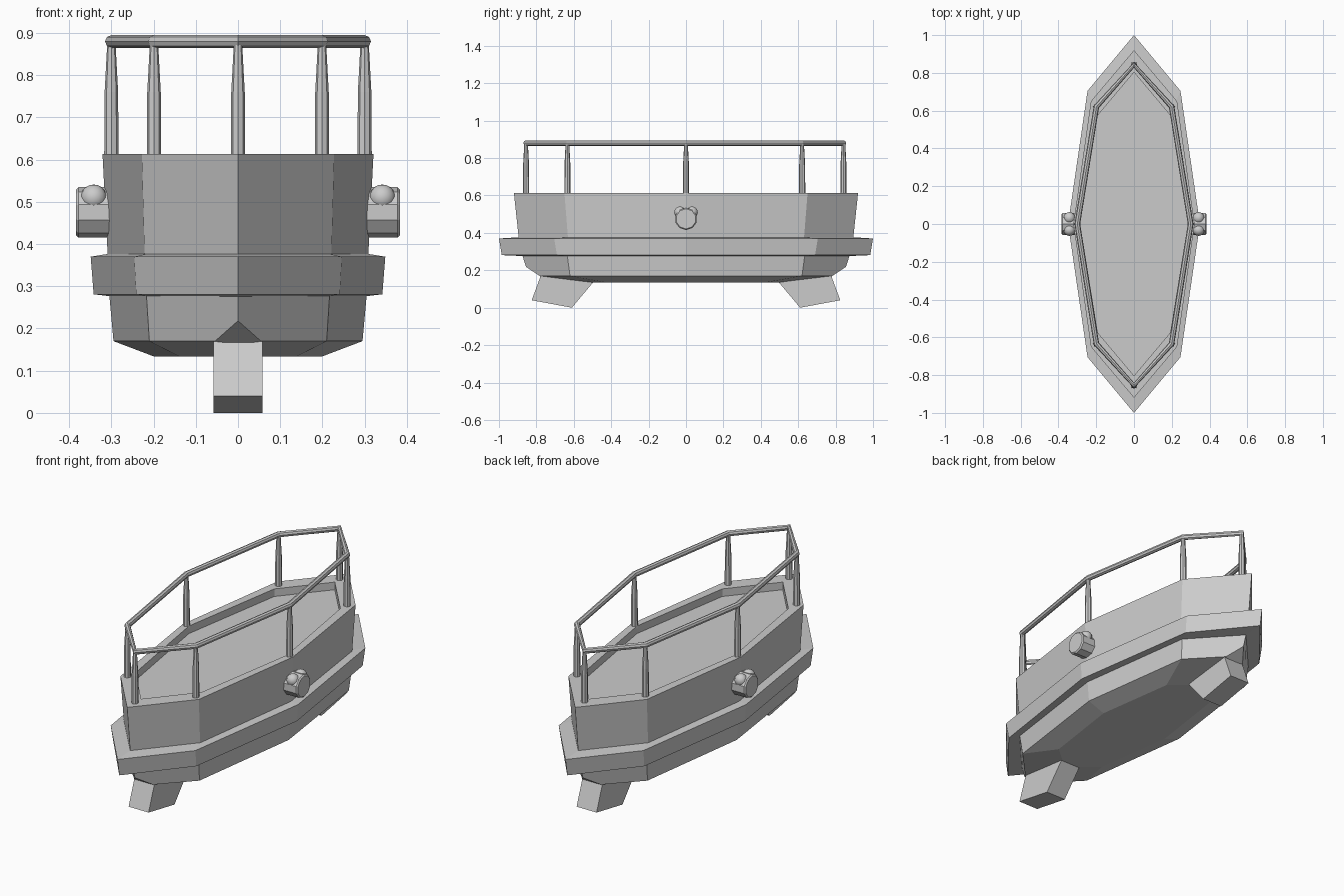
import bpy, bmesh, math
from mathutils import Matrix

if "Cube" in bpy.data.objects:
    bpy.data.objects.remove(bpy.data.objects["Cube"])


def finish(bm, name):
    bmesh.ops.recalc_face_normals(bm, faces=bm.faces)
    me = bpy.data.meshes.new(name)
    bm.to_mesh(me)
    bm.free()
    ob = bpy.data.objects.new(name, me)
    bpy.context.collection.objects.link(ob)
    return ob


def plan(x, vx, vy, ty):
    # boat-shaped octagon: widest point, shoulder, tip
    return [(x, 0), (vx, vy), (0, ty), (-vx, vy), (-x, 0), (-vx, -vy), (0, -ty), (vx, -vy)]


def loft(rings):
    # rings: (half width, shoulder x, shoulder y, tip y, z), closed at both ends
    bm = bmesh.new()
    rows = [[bm.verts.new((px, py, r[4])) for px, py in plan(*r[:4])] for r in rings]
    for a, b in zip(rows, rows[1:]):
        for i in range(8):
            j = (i + 1) % 8
            bm.faces.new((a[i], a[j], b[j], b[i]))
    bm.faces.new(rows[0][::-1])
    bm.faces.new(rows[-1])
    return bm


def smooth(ob, angle=40):
    bpy.ops.object.select_all(action='DESELECT')
    ob.select_set(True)
    bpy.context.view_layer.objects.active = ob
    bpy.ops.object.shade_smooth_by_angle(angle=math.radians(angle))


# lower hull, with both prow tips cut off underneath
bm = loft([(0.20, 0.14, 0.42, 0.54, 0.134), (0.295, 0.21, 0.62, 0.84, 0.17),
           (0.305, 0.217, 0.635, 0.875, 0.28)])
for s in (-1, 1):
    bmesh.ops.bisect_plane(bm, geom=bm.verts[:] + bm.edges[:] + bm.faces[:],
                           plane_co=(0, s * 0.855, 0.218), plane_no=(0, s * 0.05, -0.075),
                           clear_outer=True)
    bmesh.ops.holes_fill(bm, edges=[e for e in bm.edges if e.is_boundary], sides=0)
finish(bm, "lower_hull")

# protruding belt
finish(loft([(0.30, 0.21, 0.62, 0.87, 0.276), (0.342, 0.241, 0.69, 0.985, 0.281),
             (0.349, 0.246, 0.705, 1.0, 0.37), (0.30, 0.21, 0.62, 0.87, 0.378)]), "belt")

# upper hull with shallow sunken deck
finish(loft([(0.308, 0.221, 0.63, 0.893, 0.36), (0.321, 0.228, 0.65, 0.92, 0.613),
             (0.285, 0.192, 0.575, 0.803, 0.613), (0.285, 0.192, 0.575, 0.803, 0.573)]),
       "upper_hull")

# handrail, slightly shorter towards the back
rail_plan = [(x, y if y <= 0 else y - 0.013) for x, y in plan(0.3, 0.199, 0.634, 0.855)]
cu = bpy.data.curves.new("handrail", 'CURVE')
cu.dimensions = '3D'
cu.bevel_depth = 0.015
cu.bevel_resolution = 2
sp = cu.splines.new('POLY')
sp.points.add(7)
for p, (x, y) in zip(sp.points, rail_plan):
    p.co = (x, y, 0.88, 1)
sp.use_cyclic_u = True
rail = bpy.data.objects.new("handrail", cu)
bpy.context.collection.objects.link(rail)
rail.select_set(True)
bpy.context.view_layer.objects.active = rail
bpy.ops.object.convert(target='MESH')
bpy.ops.object.shade_flat()

# tapered rail posts
for n, (x, y) in enumerate(rail_plan):
    bm = bmesh.new()
    rows = [[bm.verts.new((x + r * math.cos(k * math.pi / 4), y + r * math.sin(k * math.pi / 4), z))
             for k in range(8)] for r, z in ((0.017, 0.60), (0.016, 0.76), (0.010, 0.872))]
    for a, b in zip(rows, rows[1:]):
        for k in range(8):
            bm.faces.new((a[k], a[(k + 1) % 8], b[(k + 1) % 8], b[k]))
    bm.faces.new(rows[0])
    bm.faces.new(rows[-1])
    finish(bm, f"rail_post_{n + 1}")

# splayed feet at both ends
foot = [(0.825, 0.04), (0.61, 0.0), (0.43, 0.215), (0.76, 0.215)]
for s, name in ((-1, "front_foot"), (1, "back_foot")):
    bm = bmesh.new()
    a, b = [[bm.verts.new((x, s * y, z)) for y, z in foot] for x in (-0.058, 0.058)]
    for i in range(4):
        bm.faces.new((a[i], a[(i + 1) % 4], b[(i + 1) % 4], b[i]))
    bm.faces.new(a)
    bm.faces.new(b)
    finish(bm, name)

# side knobs: a short faceted drum with two balls on each side
for s, side in ((-1, "left"), (1, "right")):
    bm = bmesh.new()
    bmesh.ops.create_cone(bm, cap_ends=True, segments=10, radius1=0.06, radius2=0.06, depth=0.093,
                          matrix=Matrix.Translation((s * 0.3375, 0, 0.475))
                          @ Matrix.Rotation(math.pi / 2, 4, 'Y')
                          @ Matrix.Rotation(math.pi / 10, 4, 'Z'))
    rim = [e for e in bm.edges if all(v.co.x * s > 0.38 for v in e.verts)]
    bmesh.ops.bevel(bm, geom=rim, offset=0.006, segments=1, affect='EDGES')
    finish(bm, f"{side}_drum")
    for t, end in ((-1, "front"), (1, "back")):
        bm = bmesh.new()
        bmesh.ops.create_uvsphere(bm, u_segments=16, v_segments=10, radius=0.031,
                                  matrix=Matrix.Translation((s * 0.342, t * 0.032, 0.51)))
        smooth(finish(bm, f"{side}_{end}_ball"))
